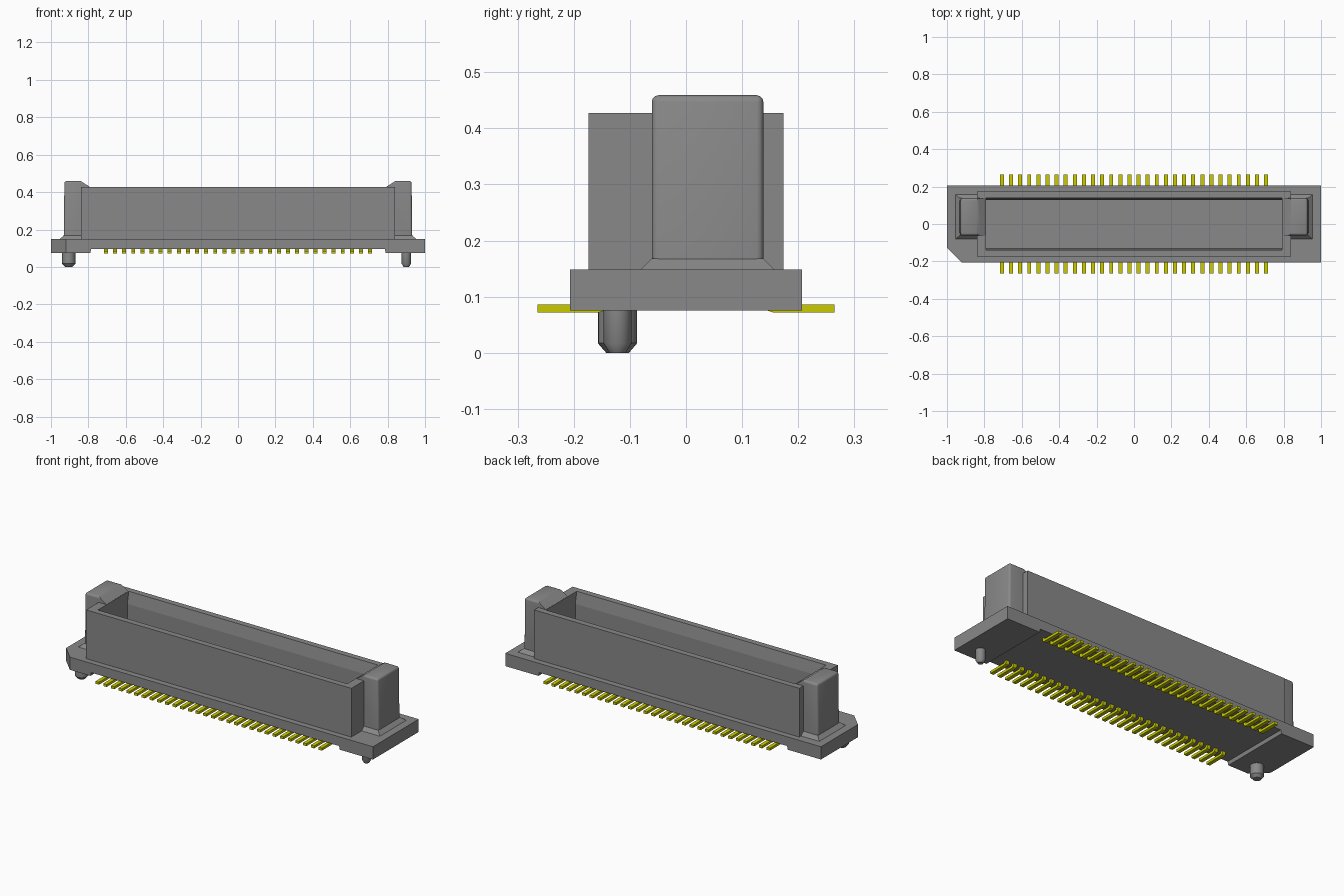
import bpy, bmesh, math
from mathutils import Vector

cube = bpy.data.objects.get("Cube")
if cube:
    bpy.data.objects.remove(cube, do_unlink=True)


def material(name, rgb):
    m = bpy.data.materials.new(name)
    m.use_nodes = True
    m.diffuse_color = (*rgb, 1)
    m.node_tree.nodes["Principled BSDF"].inputs["Base Color"].default_value = (*rgb, 1)
    return m


GREY = material("grey plastic", (0.25, 0.25, 0.25))
GOLD = material("yellow contact metal", (0.6, 0.6, 0.0))


def finish(name, bm, mat, smooth=False):
    bmesh.ops.recalc_face_normals(bm, faces=bm.faces)
    me = bpy.data.meshes.new(name)
    bm.to_mesh(me)
    bm.free()
    ob = bpy.data.objects.new(name, me)
    bpy.context.collection.objects.link(ob)
    me.materials.append(mat)
    if smooth:
        bpy.ops.object.select_all(action='DESELECT')
        ob.select_set(True)
        bpy.context.view_layer.objects.active = ob
        bpy.ops.object.shade_smooth_by_angle(angle=math.radians(35))
    return ob


def loft(bm, rings):
    """Skin a list of equal-length point rings and cap both ends."""
    loops = [[bm.verts.new(p) for p in ring] for ring in rings]
    n = len(loops[0])
    for a, b in zip(loops, loops[1:]):
        for i in range(n):
            j = (i + 1) % n
            bm.faces.new((a[i], a[j], b[j], b[i]))
    bm.faces.new(loops[0][::-1])
    bm.faces.new(loops[-1])


def rect(x0, x1, y0, y1, z):
    return [(x0, y0, z), (x1, y0, z), (x1, y1, z), (x0, y1, z)]


def circle(x, y, r, z, n=24):
    return [(x + r * math.cos(2 * math.pi * i / n),
             y + r * math.sin(2 * math.pi * i / n), z) for i in range(n)]


def extrude_y(bm, profile, y0, y1):
    loft(bm, [[(x, y, z) for x, z in profile] for y in (y0, y1)])


# Base flange: raised underside in the middle, one corner cut off
bm = bmesh.new()
extrude_y(bm, [(-1, 0.075), (-0.79, 0.075), (-0.785, 0.095), (0.785, 0.095),
               (0.79, 0.075), (1, 0.075), (1, 0.148), (-1, 0.148)], -0.207, 0.207)
bmesh.ops.recalc_face_normals(bm, faces=bm.faces)
cut = bmesh.ops.bisect_plane(bm, geom=bm.verts[:] + bm.edges[:] + bm.faces[:],
                             plane_co=Vector((-0.92, -0.207, 0)),
                             plane_no=Vector((-1, -1, 0)).normalized(), clear_outer=True)
bmesh.ops.holes_fill(bm, edges=[e for e in cut["geom_cut"]
                                if isinstance(e, bmesh.types.BMEdge)])
finish("base_flange", bm, GREY)

# Hollow shroud with a tapered lip along the long inner walls
bm = bmesh.new()
loft(bm, [rect(-0.84, 0.84, -0.174, 0.174, 0.14),
          rect(-0.84, 0.84, -0.174, 0.174, 0.427),
          rect(-0.79, 0.79, -0.14, 0.14, 0.427),
          rect(-0.79, 0.79, -0.127, 0.127, 0.36),
          rect(-0.79, 0.79, -0.127, 0.127, 0.15)])
finish("shroud", bm, GREY)

# End guide posts with rounded outer edges, and their flared feet
for side, s in (("left", 1), ("right", -1)):
    bm = bmesh.new()
    extrude_y(bm, [(s * x, z) for x, z in
                   ((0.80, 0.143), (0.932, 0.143), (0.928, 0.459), (0.84, 0.459),
                    (0.792, 0.4275), (0.80, 0.40))], -0.061, 0.138)
    bmesh.ops.recalc_face_normals(bm, faces=bm.faces)
    edges = [e for e in bm.edges
             if all(abs(v.co.x) > 0.92 for v in e.verts)
             or all(v.co.z > 0.45 and abs(v.co.x) > 0.83 for v in e.verts)
             and abs(e.verts[0].co.x - e.verts[1].co.x) > 0.05]
    edges = [e for e in edges if max(v.co.z for v in e.verts) > 0.3]
    bmesh.ops.bevel(bm, geom=edges, offset=0.012, segments=3, profile=0.5,
                    affect='EDGES', clamp_overlap=True)
    finish(side + "_guide_post", bm, GREY, True)

    bm = bmesh.new()
    x = sorted((s * 0.82, s * 0.955))
    t = sorted((s * 0.82, s * 0.931))
    loft(bm, [rect(*x, -0.081, 0.158, 0.143), rect(*x, -0.081, 0.158, 0.148),
              rect(*t, -0.061, 0.138, 0.168)])
    finish(side + "_post_foot", bm, GREY)

# Locating pegs with chamfered tips
for name, x, r in (("left_peg", 0.90, 0.025), ("right_peg", -0.905, 0.035)):
    bm = bmesh.new()
    y = -0.122
    loft(bm, [circle(x, y, r * 0.58, 0), circle(x, y, r, 0.017), circle(x, y, r, 0.085)])
    finish(name, bm, GREY, True)

# Two rows of contact tails, each bending up into the base
TAIL = [(0.265, 0.072), (0.155, 0.072), (0.146, 0.075), (0.141, 0.083),
        (0.140, 0.105), (0.154, 0.105), (0.155, 0.090), (0.160, 0.086), (0.265, 0.086)]
COUNT, PITCH, HALF = 30, 0.0487, 0.0105
for row, s in (("front", -1), ("back", 1)):
    bm = bmesh.new()
    for i in range(COUNT):
        cx = (i - (COUNT - 1) / 2) * PITCH
        loft(bm, [[(x, s * y, z) for y, z in TAIL] for x in (cx - HALF, cx + HALF)])
    finish(row + "_contact_row", bm, GOLD)
